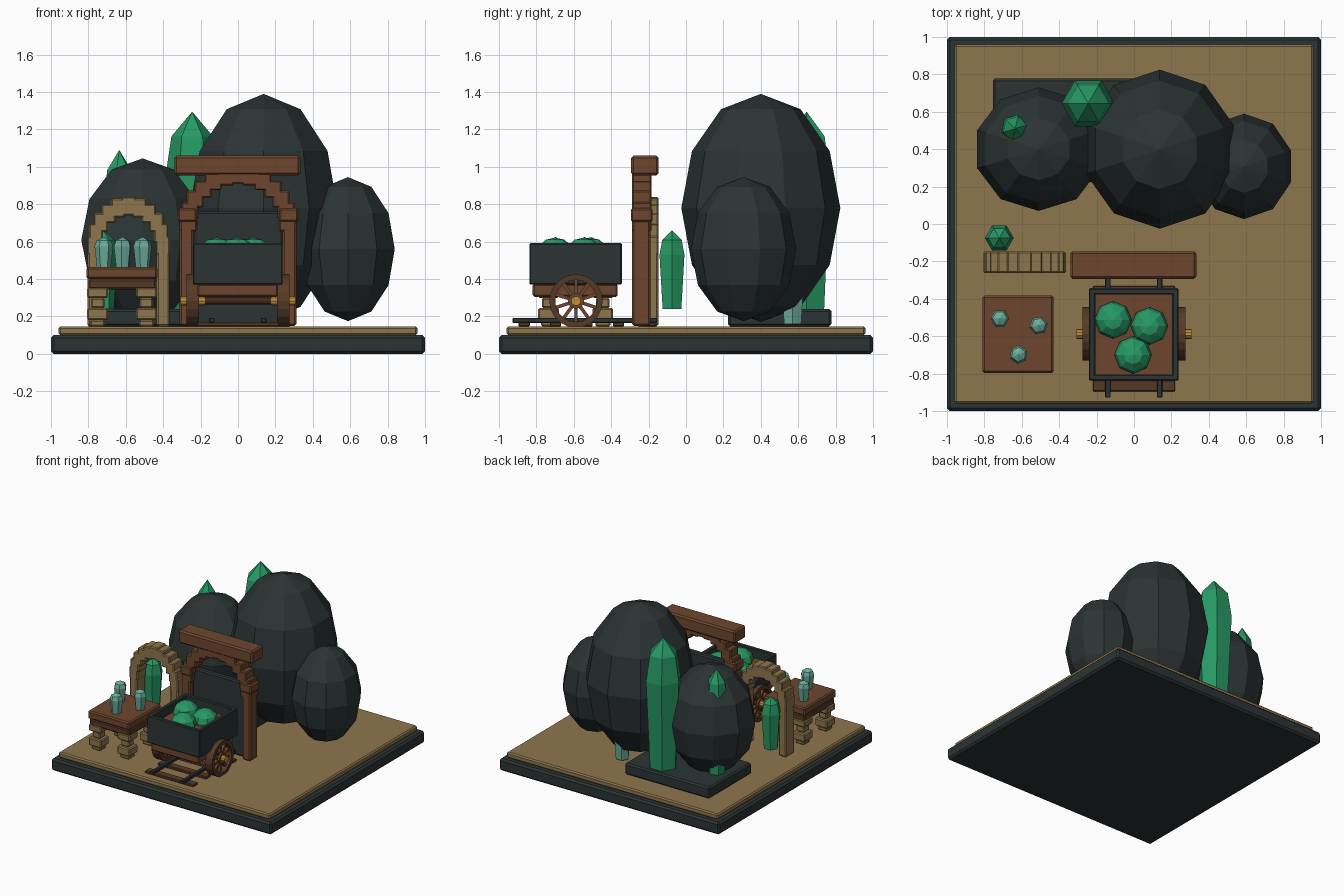
import bpy, bmesh
from math import pi, sin, cos
from mathutils import Matrix

if "Cube" in bpy.data.objects:
    bpy.data.objects.remove(bpy.data.objects["Cube"], do_unlink=True)


def material(name, rgb):
    m = bpy.data.materials.new(name)
    m.use_nodes = True
    m.diffuse_color = (*rgb, 1)
    bsdf = m.node_tree.nodes["Principled BSDF"]
    bsdf.inputs["Base Color"].default_value = (*rgb, 1)
    bsdf.inputs["Roughness"].default_value = 0.8
    return m


SLATE = material("dark slate", (0.025, 0.034, 0.034))
SAND = material("sandstone", (0.27, 0.18, 0.075))
WOOD = material("brown wood", (0.155, 0.062, 0.027))
DARK_WOOD = material("dark wood", (0.095, 0.042, 0.02))
GREEN = material("green crystal", (0.02, 0.32, 0.13))
TEAL = material("pale teal crystal", (0.15, 0.42, 0.33))
GOLD = material("brass", (0.55, 0.28, 0.04))


def finish(bm, name, mat, loc=(0, 0, 0), bevel=0):
    bmesh.ops.recalc_face_normals(bm, faces=bm.faces)
    me = bpy.data.meshes.new(name)
    bm.to_mesh(me)
    bm.free()
    me.materials.append(mat)
    ob = bpy.data.objects.new(name, me)
    ob.location = loc
    bpy.context.collection.objects.link(ob)
    if bevel:
        mod = ob.modifiers.new("bevel", 'BEVEL')
        mod.width = bevel
        mod.segments = 1
    return ob


def box(name, mat, x, y, z, bevel=0.01):
    """Box from (min, max) ranges on each axis."""
    bm = bmesh.new()
    bmesh.ops.create_cube(bm, size=1)
    bmesh.ops.scale(bm, vec=(x[1] - x[0], y[1] - y[0], z[1] - z[0]), verts=bm.verts)
    mid = [(r[0] + r[1]) / 2 for r in (x, y, z)]
    return finish(bm, name, mat, mid, bevel)


def ball(name, mat, loc, radii, segments):
    bm = bmesh.new()
    bmesh.ops.create_uvsphere(bm, u_segments=segments, v_segments=6, radius=1)
    bmesh.ops.scale(bm, vec=radii, verts=bm.verts)
    return finish(bm, name, mat, loc)


def crystal(name, mat, x, y, z0, z1, r, turn=0):
    """Six-sided shard: narrow foot, wide upper body, pointed tip."""
    bm = bmesh.new()
    rings = []
    for t, k in ((0, 0.75), (0.69, 1), (0.88, 0.78)):
        rings.append([bm.verts.new((r * k * cos(turn + i * pi / 3), r * k * sin(turn + i * pi / 3),
                                    t * (z1 - z0))) for i in range(6)])
    tip = bm.verts.new((0, 0, z1 - z0))
    bm.faces.new(rings[0])
    for i in range(6):
        j = (i + 1) % 6
        for a, b in zip(rings, rings[1:]):
            bm.faces.new((a[i], a[j], b[j], b[i]))
        bm.faces.new((rings[-1][i], rings[-1][j], tip))
    return finish(bm, name, mat, (x, y, z0))


def block_arch(name, mat, cx, cz, rx, rz, y, size, count):
    """Arch of upright blocks laid along a half ellipse."""
    for i in range(count):
        a = pi * i / (count - 1)
        x, z = cx + rx * cos(a), cz + rz * sin(a)
        w, h = size[0] / 2, size[1] / 2
        box(f"{name}_{i + 1}", mat, (x - w, x + w), y, (z - h, z + h), 0.007)


def cylinder_x(bm, r, length, sides, offset=0):
    m = Matrix.Translation((offset, 0, 0)) @ Matrix.Rotation(pi / 2, 4, 'Y')
    bmesh.ops.create_cone(bm, cap_ends=True, segments=sides, radius1=r, radius2=r,
                          depth=length, matrix=m)


# Base
box("base_plinth", SLATE, (-1, 1), (-1, 1), (0, 0.1), 0.015)
box("ground_slab", SAND, (-0.96, 0.96), (-0.96, 0.96), (0.1, 0.147), 0.01)
box("rear_slab", SLATE, (-0.755, 0.015), (0.225, 0.777), (0.147, 0.24), 0.012)

# Boulders
ball("large_boulder", SLATE, (0.137, 0.4, 0.78), (0.415, 0.425, 0.61), 10)
ball("right_side_boulder", SLATE, (-0.51, 0.4, 0.61), (0.345, 0.33, 0.435), 10)
ball("left_side_boulder", SLATE, (0.588, 0.308, 0.56), (0.263, 0.282, 0.385), 10)

# Tall crystals
crystal("tall_crystal", GREEN, -0.245, 0.645, 0.2, 1.295, 0.142)
crystal("boulder_crystal", GREEN, -0.635, 0.51, 0.2, 1.09, 0.086, 0.3)
crystal("arch_crystal", GREEN, -0.72, -0.075, 0.24, 0.66, 0.077)
crystal("hidden_crystal", TEAL, 0.18, 0.57, 0.16, 0.5, 0.07)

# Stone arch
ARCH_Y = (-0.262, -0.148)
for side, x in (("right", -0.77), ("left", -0.4)):
    box(f"stone_pillar_{side}", SAND, (x - 0.035, x + 0.035), ARCH_Y, (0.147, 0.56))
block_arch("arch_stone", SAND, -0.585, 0.58, 0.183, 0.21, ARCH_Y, (0.075, 0.1), 11)

# Timber gate
for side, s in (("left", 1), ("right", -1)):
    xs = sorted((s * 0.238, s * 0.312))
    box(f"gate_post_{side}", WOOD, xs, (-0.288, -0.19), (0.15, 0.74))
    box(f"gate_capital_{side}", WOOD, sorted((s * 0.22, s * 0.322)), (-0.295, -0.178), (0.705, 0.78))
block_arch("gate_arch_block", WOOD, 0, 0.7, 0.265, 0.255, (-0.288, -0.185), (0.09, 0.09), 13)
box("gate_lintel", WOOD, (-0.34, 0.333), (-0.293, -0.146), (0.955, 1.06), 0.012)
box("gate_door", SLATE, (-0.24, 0.24), (-0.25, -0.2), (0.15, 0.76))

# Table
box("table_top", WOOD, (-0.81, -0.43), (-0.797, -0.383), (0.4, 0.465))
box("table_frame", DARK_WOOD, (-0.8, -0.437), (-0.787, -0.393), (0.345, 0.4))
for i, x in enumerate((-0.75, -0.49)):
    for j, y in enumerate((-0.735, -0.445)):
        for k, (w, z0, z1) in enumerate(((0.04, 0.147, 0.18), (0.056, 0.18, 0.245),
                                         (0.036, 0.245, 0.3), (0.056, 0.3, 0.355))):
            box(f"table_leg_{i}{j}_stone_{k}", SAND, (x - w, x + w), (y - w, y + w), (z0, z1), 0.008)
for i, (x, y) in enumerate(((-0.717, -0.505), (-0.51, -0.542), (-0.617, -0.698))):
    crystal(f"table_crystal_{i + 1}", TEAL, x, y, 0.465, 0.625, 0.05, 0.2 * i)

# Track
for i in range(5):
    y = -0.865 + 0.168 * i
    box(f"sleeper_{i + 1}", DARK_WOOD, (-0.22, 0.22), (y - 0.03, y + 0.03), (0.147, 0.168), 0.004)
for side, x in (("left", 0.137), ("right", -0.14)):
    box(f"rail_{side}", SLATE, (x - 0.015, x + 0.015), (-0.928, -0.155), (0.166, 0.192), 0.004)

# Cart body
box("cart_chassis", WOOD, (-0.218, 0.215), (-0.82, -0.365), (0.305, 0.375))
box("cart_floor", WOOD, (-0.215, 0.21), (-0.815, -0.365), (0.37, 0.52), 0)
for side, x in (("left", 0.221), ("right", -0.224)):
    box(f"cart_wall_{side}", SLATE, (x - 0.017, x + 0.017), (-0.838, -0.343), (0.37, 0.592), 0.006)
for side, y in (("front", -0.821), ("back", -0.36)):
    box(f"cart_wall_{side}", SLATE, (-0.238, 0.235), (y - 0.017, y + 0.017), (0.37, 0.592), 0.006)
for i, (x, y) in enumerate(((-0.112, -0.513), (0.082, -0.545), (-0.005, -0.7))):
    ball(f"cart_ore_{i + 1}", GREEN, (x, y, 0.535), (0.1, 0.1, 0.087), 8)

# Wheels with rim, spokes and brass hub
AXLE_Y, AXLE_Z = -0.588, 0.283
bm = bmesh.new()
cylinder_x(bm, 0.02, 0.46, 10)
finish(bm, "axle", DARK_WOOD, (0, AXLE_Y, AXLE_Z))
for side, s in (("left", 1), ("right", -1)):
    loc = (s * 0.242, AXLE_Y, AXLE_Z)
    bm = bmesh.new()
    n = 20
    loops = [[bm.verts.new((x, r * cos(2 * pi * i / n), r * sin(2 * pi * i / n))) for i in range(n)]
             for x, r in ((-0.034, 0.112), (-0.034, 0.143), (0.034, 0.143), (0.034, 0.112))]
    for a, b in zip(loops, loops[1:] + loops[:1]):
        for i in range(n):
            j = (i + 1) % n
            bm.faces.new((a[i], a[j], b[j], b[i]))
    finish(bm, f"wheel_rim_{side}", DARK_WOOD, loc)
    bm = bmesh.new()
    for i in range(5):
        m = Matrix.Rotation(pi * i / 5, 4, 'X') @ Matrix.Diagonal((0.03, 0.018, 0.24, 1))
        bmesh.ops.create_cube(bm, size=1, matrix=m)
    cylinder_x(bm, 0.042, 0.06, 12)
    finish(bm, f"wheel_spokes_{side}", WOOD, loc)
    bm = bmesh.new()
    cylinder_x(bm, 0.026, 0.13, 10)
    finish(bm, f"wheel_hub_{side}", GOLD, loc)
